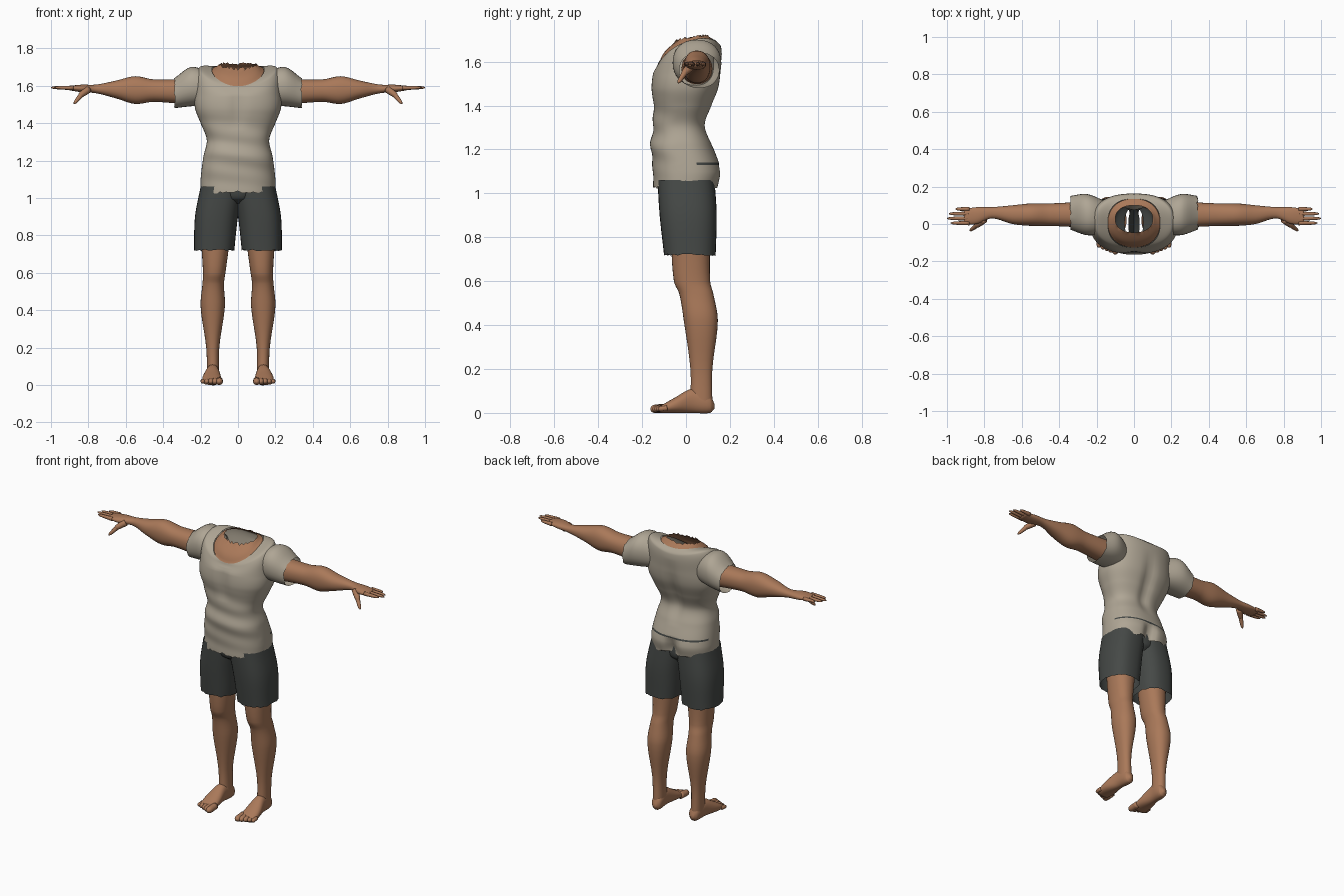
import bpy, bmesh, math, random
from mathutils import Vector

random.seed(4)
cube = bpy.data.objects.get("Cube")
if cube:
    bpy.data.objects.remove(cube, do_unlink=True)


def material(name, red, green, blue):
    mat = bpy.data.materials.new(name)
    mat.use_nodes = True
    colour = (red, green, blue, 1)
    mat.diffuse_color = colour
    mat.node_tree.nodes["Principled BSDF"].inputs["Base Color"].default_value = colour
    return mat


SKIN = material("tan_skin", .4, .19, .1)
SHIRT = material("beige_cloth", .43, .38, .3)
SHORTS = material("charcoal_cloth", .06, .066, .062)


def refine(rows, steps):
    """Smooth the row values along their first entry."""
    def slope(index, column):
        before = rows[max(index - 1, 0)]
        after = rows[min(index + 1, len(rows) - 1)]
        return (after[column] - before[column]) / (after[0] - before[0])

    fine = [rows[0]]
    for index, (start, end) in enumerate(zip(rows, rows[1:])):
        span = end[0] - start[0]
        for step in range(1, steps + 1):
            u = step / steps
            ease = u * u * (3 - 2 * u)
            row = [start[0] + span * u]
            for column in range(1, len(start)):
                pull = (1 - u) * slope(index, column) - u * slope(index + 1, column)
                value = start[column] + (end[column] - start[column]) * ease
                row.append(value + u * (1 - u) * span * pull)
            fine.append(row)
    return fine


def skin_rings(name, rings, mats, caps, rule=None):
    """Join equal rings of points into one smooth surface."""
    bm = bmesh.new()
    loops = [[bm.verts.new(point) for point in ring] for ring in rings]
    for low, high in zip(loops, loops[1:]):
        for i in range(len(low)):
            face = bm.faces.new((low[i - 1], low[i], high[i], high[i - 1]))
            if rule:
                face.material_index = rule(face.calc_center_median())
    if caps:
        bm.faces.new(loops[0])
        bm.faces.new(loops[-1])
    bmesh.ops.recalc_face_normals(bm, faces=bm.faces)
    mesh = bpy.data.meshes.new(name)
    bm.to_mesh(mesh)
    bm.free()
    mesh.shade_smooth()
    for mat in mats:
        mesh.materials.append(mat)
    bpy.context.collection.objects.link(bpy.data.objects.new(name, mesh))


def loft(name, rows, axis, mats, side=1, count=32, power=.9, steps=5, caps=False,
         shape=None, ragged_start=0, ragged_end=0, rule=None):
    """Each row holds a position, then low and high bounds on both cross axes."""
    fine = refine(rows, steps)
    rings = []
    for row in fine:
        position, low_a, high_a, low_b, high_b = row
        rough = ragged_start if row is fine[0] else ragged_end if row is fine[-1] else 0
        ring = []
        for i in range(count):
            angle = math.tau * i / count
            cos, sin = math.cos(angle), math.sin(angle)
            cos = math.copysign(abs(cos) ** power, cos)
            sin = math.copysign(abs(sin) ** power, sin)
            a = (low_a + high_a + (high_a - low_a) * cos) / 2
            b = (low_b + high_b + (high_b - low_b) * sin) / 2
            along = position + random.uniform(-rough, rough)
            order = {"x": (along, a, b), "y": (a, along, b), "z": (a, b, along)}
            point = Vector(order[axis])
            if shape:
                shape(point)
            point.x *= side
            ring.append(point)
        rings.append(ring)
    skin_rings(name, rings, mats, caps, rule)


def digit(name, start, end, thick, thin, side):
    """Tapered finger or toe with a rounded tip."""
    start, end = Vector(start), Vector(end)
    turn = (end - start).to_track_quat("Z", "Y")
    rings = []
    for step in range(9):
        u = math.sin(step / 8 * math.pi / 2)
        radius = (thick + (thin - thick) * u) * max(1 - u ** 8, .1) ** .5
        ring = []
        for i in range(12):
            angle = math.tau * i / 12
            offset = Vector((math.cos(angle), math.sin(angle), 0)) * radius
            point = start.lerp(end, u) + turn @ offset
            point.x *= side
            point.z = max(point.z, 0)
            ring.append(point)
        rings.append(ring)
    skin_rings(name, rings, [SKIN], True)


def band(height, low, high):
    """Soft weight that peaks in the middle of a height range."""
    u = (height - low) / (high - low)
    return math.sin(math.pi * u) if 0 < u < 1 else 0


def mirrored(rows):
    return [(z, -half, half, front, back) for z, half, front, back in rows]


def body_shape(point):
    """Spine, seat and chest grooves, cloth folds, and the tilted neckline."""
    x, y, z = point
    groove = math.exp(-(x / .035) ** 2)
    if y > .03:
        point.y -= groove * (.04 * band(z, .98, 1.14) + .02 * band(z, 1.2, 1.6))
    elif y < -.05:
        point.y += groove * .012 * band(z, 1.36, 1.6)
        point.y += .004 * math.sin(z * 55 + x * 9) * band(z, 1.04, 1.45)
    tilt = max(0, 1 - abs(z - 1.645) / .1)
    point.z += tilt * (.38 * y + 2 * x * x)


def arm_shape(point):
    """The arm rises slightly toward the hand."""
    point.z += 1.56 + .03 * point.x


def torn_back(centre):
    return 1 if abs(centre.z - 1.135) < .004 and centre.y > .05 else 0


# Shirt body, ending at the scooped neckline
loft("shirt_body", mirrored([
    (1.03, .2, -.15, .15),
    (1.1, .2, -.15, .16),
    (1.22, .185, -.16, .12),
    (1.31, .167, -.15, .09),
    (1.4, .2, -.15, .12),
    (1.48, .23, -.16, .15),
    (1.56, .23, -.15, .16),
    (1.62, .21, -.13, .16),
    (1.645, .14, -.125, .135),
]), "z", [SHIRT, SHORTS], count=72, power=.84, steps=12, shape=body_shape,
    ragged_start=.008, rule=torn_back)

# Bare upper chest and open ragged neck
loft("neck", mirrored([
    (1.64, .14, -.125, .135),
    (1.67, .12, -.1, .12),
    (1.7, .1, -.045, .1),
]), "z", [SKIN], count=72, shape=body_shape, ragged_end=.009)

# Seat of the shorts, joining both legs
loft("shorts_seat", mirrored([
    (.97, .05, -.08, .09),
    (1, .1, -.12, .12),
    (1.07, .14, -.13, .12),
]), "z", [SHORTS])

for label, side in (("left", 1), ("right", -1)):
    # Short sleeve
    loft(label + "_sleeve", [
        (.15, -.05, .12, 1.5, 1.67),
        (.25, -.06, .16, 1.49, 1.7),
        (.34, -.03, .15, 1.48, 1.64),
    ], "x", [SHIRT], side, ragged_end=.004)

    # Arm running into the palm
    arm = [
        (.25, -.02, .12, .07),
        (.45, -.01, .11, .06),
        (.55, -.01, .11, .074),
        (.65, 0, .1, .048),
        (.76, .03, .09, .023),
        (.84, 0, .09, .02),
        (.91, 0, .08, .01),
    ]
    loft(label + "_arm", [(x, front, back, -half, half) for x, front, back, half in arm],
         "x", [SKIN], side, caps=True, shape=arm_shape)

    # Fingers and thumb
    for i, tip in enumerate((.98, 1, .99, .955)):
        y = .005 + .025 * i
        digit(f"{label}_finger_{i + 1}", (.88, y, 1.588), (tip, y, 1.59), .012, .008, side)
    knuckle = Vector((.85, -.015, 1.543))
    digit(label + "_thumb_base", (.8, .025, 1.58), knuckle, .02, .015, side)
    digit(label + "_thumb_tip", knuckle.lerp((.8, .025, 1.58), .3), (.877, -.036, 1.503),
          .014, .009, side)

    # Leg of the shorts
    loft(label + "_shorts_leg", [
        (.72, .02, .235, -.1, .135),
        (.9, 0, .23, -.12, .14),
        (1.06, -.03, .2, -.13, .13),
    ], "z", [SHORTS], side, power=.8, ragged_start=.005)

    # Bare leg from ankle to thigh
    loft(label + "_leg", [
        (.04, .1, .165, .02, .12),
        (.2, .1, .17, .02, .12),
        (.42, .07, .2, -.01, .145),
        (.54, .075, .19, -.03, .125),
        (.6, .067, .187, -.055, .11),
        (.8, .04, .2, -.07, .11),
    ], "z", [SKIN], side)

    # Foot and toes
    loft(label + "_foot", [
        (.13, .12, .14, .02, .04),
        (.11, .1, .16, 0, .08),
        (.03, .1, .17, 0, .11),
        (-.05, .09, .19, 0, .07),
        (-.12, .09, .19, 0, .03),
    ], "y", [SKIN], side, caps=True)
    for i in range(5):
        x = .1 + .022 * i
        radius = .02 - .002 * i
        digit(f"{label}_toe_{i + 1}", (x, -.085, .022), (x, -.162 + .009 * i, .017),
              radius, radius, side)
